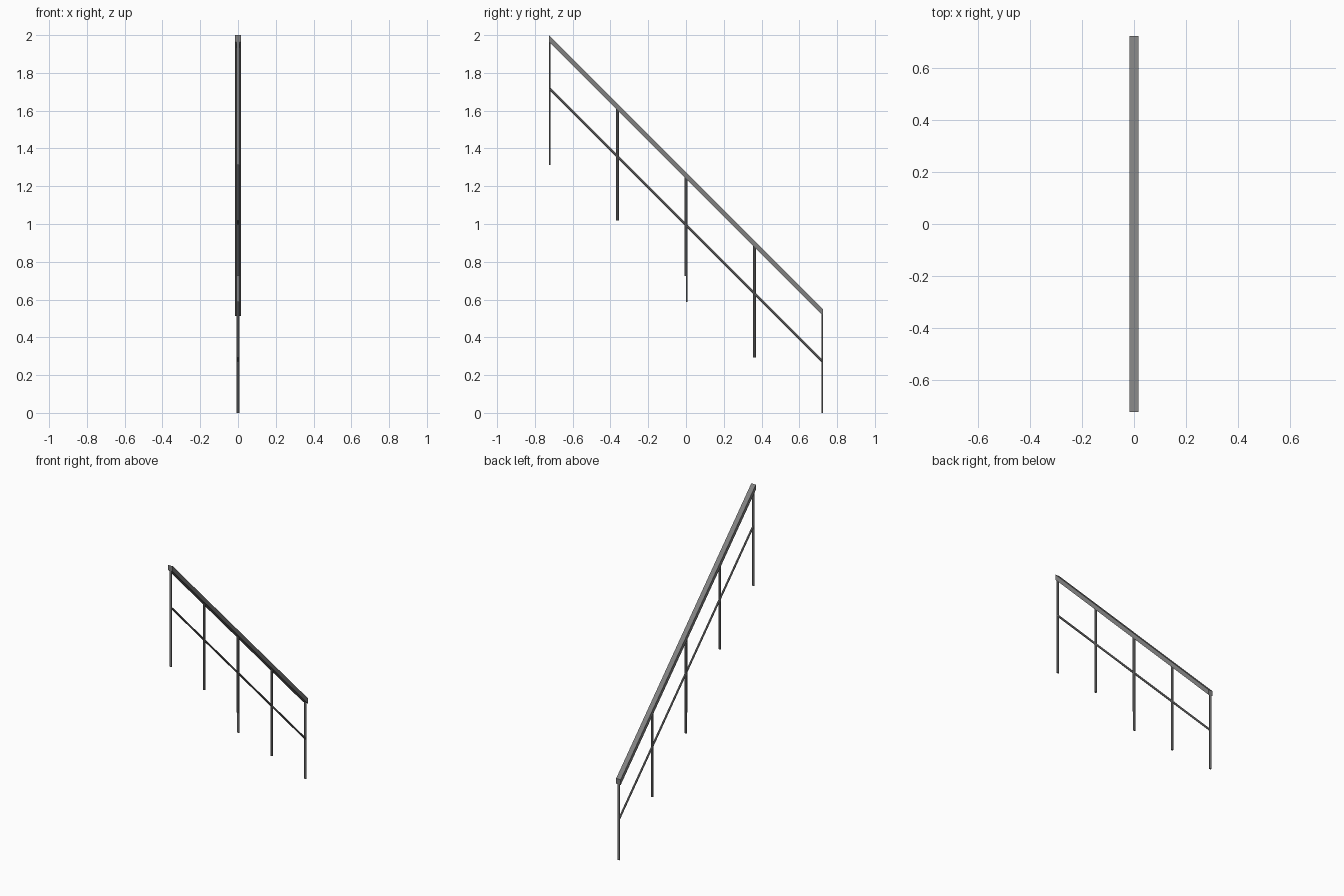
import bpy, bmesh, math
from mathutils import Vector

if "Cube" in bpy.data.objects:
    bpy.data.objects.remove(bpy.data.objects["Cube"])

metal = bpy.data.materials.new("grey_metal")
metal.diffuse_color = (0.22, 0.22, 0.22, 1)
metal.use_nodes = True
metal.node_tree.nodes["Principled BSDF"].inputs["Base Color"].default_value = metal.diffuse_color

L = 0.725           # run (and drop) of one railing module
R = 0.0088          # radius of a post
BASE = -0.036       # underside of the handrail relative to its sloping top line


def top_line(y):
    """Height of the handrail's top along the slope."""
    return 1.275 - y


def make(name, bottom, top):
    """Prism between two matching rings of points."""
    bm = bmesh.new()
    a = [bm.verts.new(Vector(p)) for p in bottom]
    b = [bm.verts.new(Vector(p)) for p in top]
    n = len(a)
    for i in range(n):
        bm.faces.new((a[i], a[(i + 1) % n], b[(i + 1) % n], b[i]))
    bm.faces.new(a[::-1])
    bm.faces.new(b)
    bmesh.ops.recalc_face_normals(bm, faces=bm.faces)
    me = bpy.data.meshes.new(name)
    bm.to_mesh(me)
    bm.free()
    me.materials.append(metal)
    ob = bpy.data.objects.new(name, me)
    bpy.context.collection.objects.link(ob)
    return ob


def sloped_bar(name, section, y0, y1):
    """Bar along the slope with plumb-cut ends; section is (x, height below top)."""
    make(name, *[[(x, y, top_line(y) + z) for x, z in section] for y in (y0, y1)])


def arc(start, steps):
    """Points on a post outline in eighths of a turn."""
    return [(R * math.cos(math.pi / 4 * (start + i)),
             R * math.sin(math.pi / 4 * (start + i))) for i in range(steps)]


def post(name, y, outline, foot):
    """Eight-sided (or halved) post with a flat foot and a top cut to the slope."""
    make(name, [(px, y + py, foot) for px, py in outline],
         [(px, y + py, top_line(y + py) + BASE + 0.002) for px, py in outline])


# handrail is a flat-sided bar, lower rail is a slim bar
rail_section = [(-0.017, BASE), (0.017, BASE), (0.017, 0), (-0.017, 0)]
bar_section = [(0.0065 * math.cos(math.pi / 4 * i),
                -0.281 + 0.0095 * math.sin(math.pi / 4 * i)) for i in range(8)]

# two identical modules, the second one lower by the drop of the first
for m, tag in enumerate(("upper", "lower")):
    y0 = -L + m * L
    y1 = y0 + L
    foot = 1.312 - m * L
    sloped_bar(tag + "_handrail", rail_section, y0, y1)
    sloped_bar(tag + "_lower_rail", bar_section, y0, y1)
    post(tag + "_start_post", y0, arc(0, 5), foot)
    post(tag + "_middle_post", (y0 + y1) / 2, arc(0, 8), foot - 0.2935)
    post(tag + "_end_post", y1, arc(4, 5), foot - 0.587)
